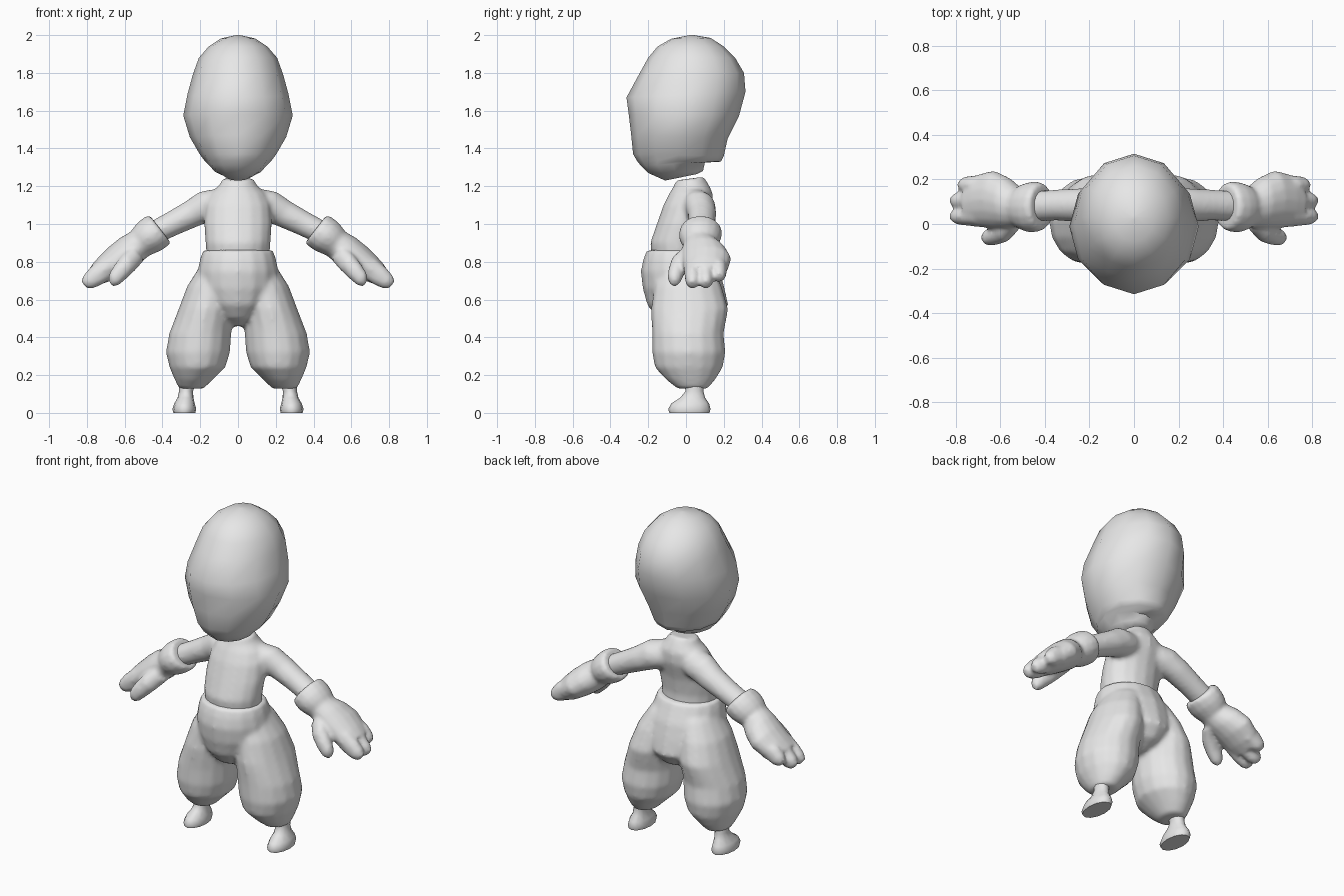
import bpy, bmesh, math
from mathutils import Vector

if "Cube" in bpy.data.objects:
    bpy.data.objects.remove(bpy.data.objects["Cube"])

grey = bpy.data.materials.new("plain grey")
grey.use_nodes = True
grey.diffuse_color = (0.8, 0.8, 0.8, 1)
grey.node_tree.nodes["Principled BSDF"].inputs["Base Color"].default_value = (0.8, 0.8, 0.8, 1)


def loft(bm, sections, sides=16):
    """Skin a closed tube through sections of (centre, half axis u, half axis v)."""
    loops = []
    for c, u, v in sections:
        angles = [2 * math.pi * i / sides for i in range(sides)]
        loops.append([bm.verts.new(c + u * math.cos(a) + v * math.sin(a)) for a in angles])
    for a, b in zip(loops, loops[1:]):
        for i in range(sides):
            j = (i + 1) % sides
            bm.faces.new((a[i], a[j], b[j], b[i]))
    for loop, (c, u, v) in ((loops[0], sections[0]), (loops[-1], sections[-1])):
        tip = bm.verts.new(c)
        for i in range(sides):
            bm.faces.new((loop[i], loop[(i + 1) % sides], tip))


def level(rows, s=1):
    """Horizontal sections from (x, y, z, half width, half depth)."""
    return [(Vector((s * x, y, z)), Vector((rx, 0, 0)), Vector((0, ry, 0)))
            for x, y, z, rx, ry in rows]


def upright(rows):
    """Centred sections from (front y, front z, back y, back z, half width)."""
    return [(Vector((0, (yf + yb) / 2, (zf + zb) / 2)), Vector((rx, 0, 0)),
             Vector((0, (yb - yf) / 2, (zb - zf) / 2))) for yf, zf, yb, zb, rx in rows]


def limb(rows, s):
    """Sections square to the arm from (x, y, z, half depth, half thickness)."""
    across = Vector((s * 0.61, 0, 0.79))
    return [(Vector((s * x, y, z)), Vector((0, ry, 0)), across * rt)
            for x, y, z, ry, rt in rows]


def finish(name, bm, voxel=0, smooth=3, angle=60):
    bmesh.ops.recalc_face_normals(bm, faces=bm.faces)
    mesh = bpy.data.meshes.new(name)
    bm.to_mesh(mesh)
    bm.free()
    ob = bpy.data.objects.new(name, mesh)
    bpy.context.collection.objects.link(ob)
    mesh.materials.append(grey)
    bpy.ops.object.select_all(action='DESELECT')
    ob.select_set(True)
    bpy.context.view_layer.objects.active = ob
    bpy.ops.object.shade_smooth_by_angle(angle=math.radians(angle))
    if voxel:
        # Fuse overlapping volumes into one soft skin
        rm = ob.modifiers.new("fuse", 'REMESH')
        rm.mode = 'VOXEL'
        rm.voxel_size = voxel
        rm.use_smooth_shade = True
        sm = ob.modifiers.new("soften", 'SMOOTH')
        sm.factor = 0.5
        sm.iterations = smooth
    return ob


# Head with overhanging nape
bm = bmesh.new()
loft(bm, upright([
    (-.11, 1.23, .06, 1.265, .06), (-.2, 1.27, .09, 1.28, .12),
    (-.24, 1.31, .1, 1.325, .16), (-.26, 1.335, .185, 1.33, .175),
    (-.28, 1.37, .2, 1.36, .2), (-.29, 1.47, .22, 1.45, .255),
    (-.303, 1.58, .28, 1.57, .29), (-.315, 1.67, .315, 1.7, .268),
    (-.25, 1.79, .307, 1.8, .238), (-.2, 1.88, .26, 1.88, .207),
    (-.15, 1.94, .2, 1.94, .155), (-.08, 1.98, .13, 1.985, .09),
    (.02, 2.0, .04, 2.0, .01)]), sides=12)
finish("head", bm)

# Torso, neck and arms
bm = bmesh.new()
loft(bm, upright([
    (-.18, .8, .1, .8, .162), (-.19, .9, .095, .9, .173), (-.155, 1.0, .11, 1.0, .18),
    (-.12, 1.1, .14, 1.1, .175), (-.09, 1.16, .14, 1.17, .145),
    (-.065, 1.2, .12, 1.21, .1), (-.055, 1.23, .095, 1.25, .082)]))
for s in (1, -1):
    loft(bm, limb([(.06, .05, 1.12, .08, .085), (.15, .07, 1.1, .085, .09),
                   (.24, .085, 1.055, .076, .076), (.34, .085, 1.005, .07, .068),
                   (.46, .08, .945, .068, .062)], s))
finish("torso_and_arms", bm, 0.014, 4)

# Trousers: seat with belly, plus two ballooned legs
bm = bmesh.new()
loft(bm, upright([
    (-.208, .862, .125, .862, .186), (-.228, .81, .15, .81, .203),
    (-.24, .75, .18, .75, .215), (-.23, .66, .205, .66, .215),
    (-.205, .57, .225, .57, .18), (-.15, .5, .17, .5, .11), (-.06, .46, .08, .46, .04)]))
for s in (1, -1):
    loft(bm, level([
        (.1, 0, .78, .1, .14), (.14, .01, .67, .13, .18), (.17, .02, .55, .145, .205),
        (.2, .01, .42, .165, .19), (.212, .015, .32, .17, .195),
        (.215, .015, .24, .148, .18), (.235, .025, .175, .1, .13),
        (.247, .035, .128, .065, .08)], s))
finish("trousers", bm, 0.014, 5)

for s, side in ((1, "left"), (-1, "right")):
    # Glove: flared cuff, palm, three fingers and a thumb
    bm = bmesh.new()
    loft(bm, limb([
        (.412, .078, .974, .1, .092), (.43, .078, .962, .112, .098),
        (.465, .075, .937, .114, .098), (.495, .075, .916, .105, .09),
        (.52, .075, .895, .09, .08), (.57, .095, .86, .115, .087),
        (.63, .11, .815, .13, .084), (.69, .105, .77, .12, .074),
        (.74, .095, .735, .105, .06)], s))
    for y, reach in ((.175, -.035), (.105, 0), (.035, 0)):
        loft(bm, limb([(.69, y, .77, .045, .06), (.75 + reach, y, .725 - reach, .043, .056),
                       (.79 + reach, y, .695 - reach, .038, .045),
                       (.815 + reach, y, .678 - reach, .022, .026)], s), 12)
    loft(bm, limb([(.53, .03, .85, .06, .055), (.575, -.025, .8, .055, .055),
                   (.62, -.05, .75, .045, .05), (.655, -.06, .71, .038, .042),
                   (.675, -.06, .685, .02, .022)], s), 12)
    finish(side + "_glove", bm, 0.011, 5)

    # Foot with narrow ankle
    bm = bmesh.new()
    loft(bm, level([
        (.268, .04, .17, .048, .055), (.275, .045, .115, .037, .047),
        (.278, .035, .08, .042, .066), (.283, .022, .05, .054, .1),
        (.284, .018, .02, .063, .112), (.284, .018, 0, .058, .106)], s), 12)
    finish(side + "_foot", bm)
